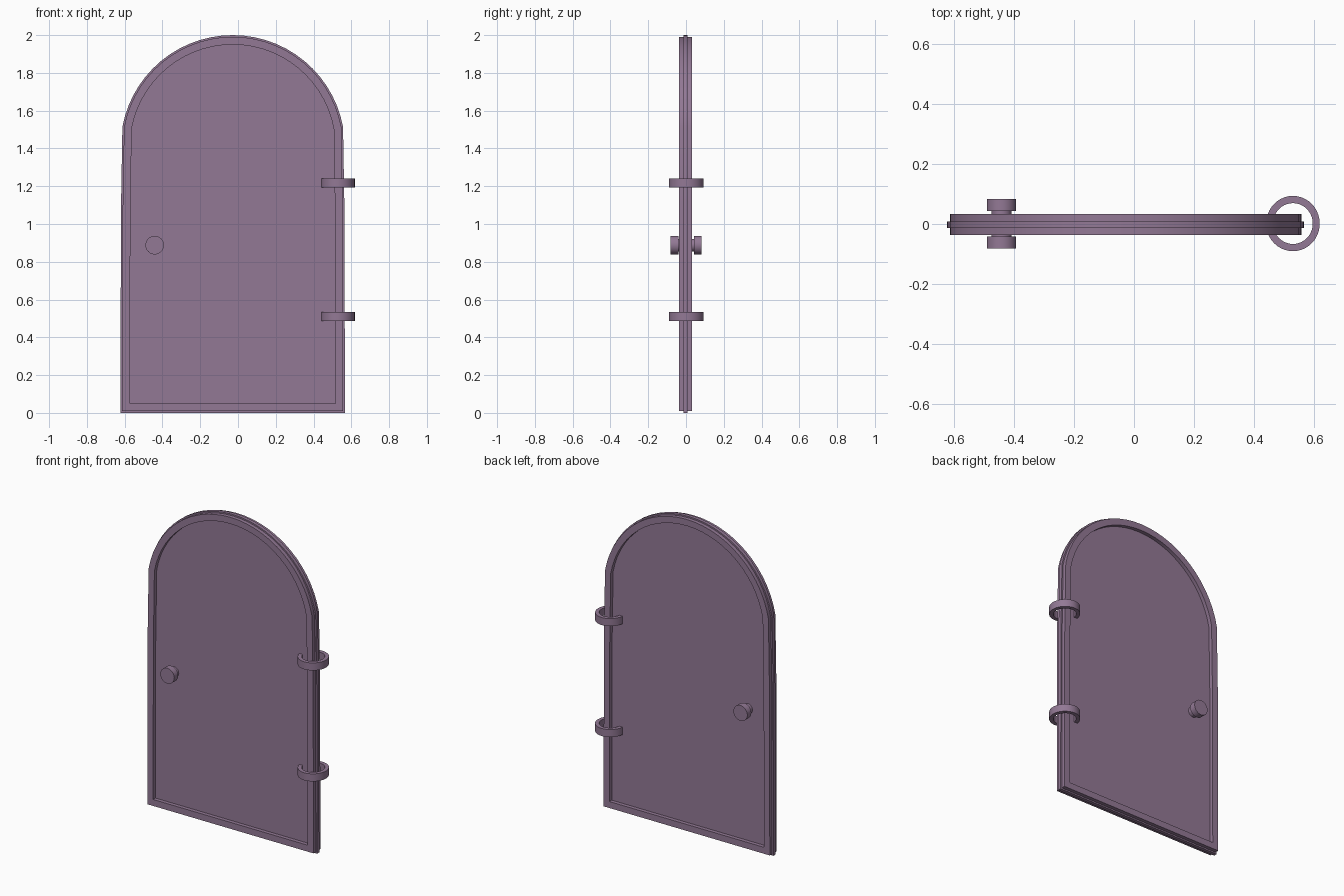
import bpy, bmesh, math
from mathutils import Matrix

if "Cube" in bpy.data.objects:
    bpy.data.objects.remove(bpy.data.objects["Cube"])

mat = bpy.data.materials.new("plum_paint")
mat.diffuse_color = (0.29, 0.19, 0.30, 1)
mat.use_nodes = True
mat.node_tree.nodes["Principled BSDF"].inputs["Base Color"].default_value = mat.diffuse_color
CX, CY = -0.028, -0.002


def finish(name, bm, angle=25):
    bmesh.ops.recalc_face_normals(bm, faces=bm.faces)
    me = bpy.data.meshes.new(name)
    bm.to_mesh(me)
    bm.free()
    ob = bpy.data.objects.new(name, me)
    bpy.context.collection.objects.link(ob)
    me.materials.append(mat)
    bpy.ops.object.select_all(action='DESELECT')
    ob.select_set(True)
    bpy.context.view_layer.objects.active = ob
    bpy.ops.object.shade_smooth_by_angle(angle=math.radians(angle))
    return ob


def arch(d, n=28):
    """Arched door outline, pulled inward by d."""
    r, a0 = 0.594 - d, math.radians(10.5)
    arc = [a0 + (math.pi - 2 * a0) * i / n for i in range(n + 1)]
    pts = [(0.594 - d, d), (0.592 - d, 1.05)]
    pts += [(r * math.cos(a), 1.406 + r * math.sin(a)) for a in arc]
    pts += [(d - 0.592, 1.05), (d - 0.594, d)]
    return [(x + CX, z) for x, z in pts]


def loop(bm, pts, y):
    return [bm.verts.new((x, y, z)) for x, z in pts]


def bridge(bm, a, b):
    for i in range(len(a)):
        j = (i + 1) % len(a)
        bm.faces.new((a[i], a[j], b[j], b[i]))


# thin core panel
bm = bmesh.new()
f, b = (loop(bm, arch(0), CY + y) for y in (-0.011, 0.011))
bridge(bm, f, b)
bm.faces.new(f)
bm.faces.new(b)
finish("door_panel", bm)

# raised frames on both faces
for s, name in ((-1, "front_frame"), (1, "back_frame")):
    bm = bmesh.new()
    y0, y1 = CY + s * 0.009, CY + s * 0.035
    rings = [loop(bm, arch(d), y) for d, y in
             ((0.009, y0), (0.009, y1), (0.05, y1), (0.05, y0))]
    for i in range(4):
        bridge(bm, rings[i], rings[(i + 1) % 4])
    finish(name, bm)


def lathe(name, profile, matrix, closed, n=40):
    """Revolve (radius, height) points around z, then place with matrix."""
    bm = bmesh.new()
    rows = [[bm.verts.new((r * math.cos(2 * math.pi * i / n),
                           r * math.sin(2 * math.pi * i / n), h)) for i in range(n)]
            for r, h in profile]
    for a, c in zip(rows, rows[1:]):
        bridge(bm, a, c)
    if closed:
        bridge(bm, rows[-1], rows[0])
    else:
        bm.faces.new(rows[0])
        bm.faces.new(rows[-1])
    bmesh.ops.transform(bm, matrix=matrix, verts=bm.verts)
    finish(name, bm)


# knobs with narrower necks
for s, name in ((1, "front_knob"), (-1, "back_knob")):
    lathe(name, [(0.033, 0.0), (0.033, 0.042), (0.049, 0.042), (0.049, 0.082)],
          Matrix.Translation((-0.441, 0.001, 0.888)) @ Matrix.Rotation(s * math.pi / 2, 4, 'X'),
          False)

# hinge rings
for z, name in ((1.217, "upper_hinge_ring"), (0.511, "lower_hinge_ring")):
    lathe(name, [(0.068, -0.024), (0.092, -0.024), (0.092, 0.024), (0.068, 0.024)],
          Matrix.Translation((0.529, 0.0015, z)) @ Matrix.Diagonal((0.97, 1, 1, 1)), True)
